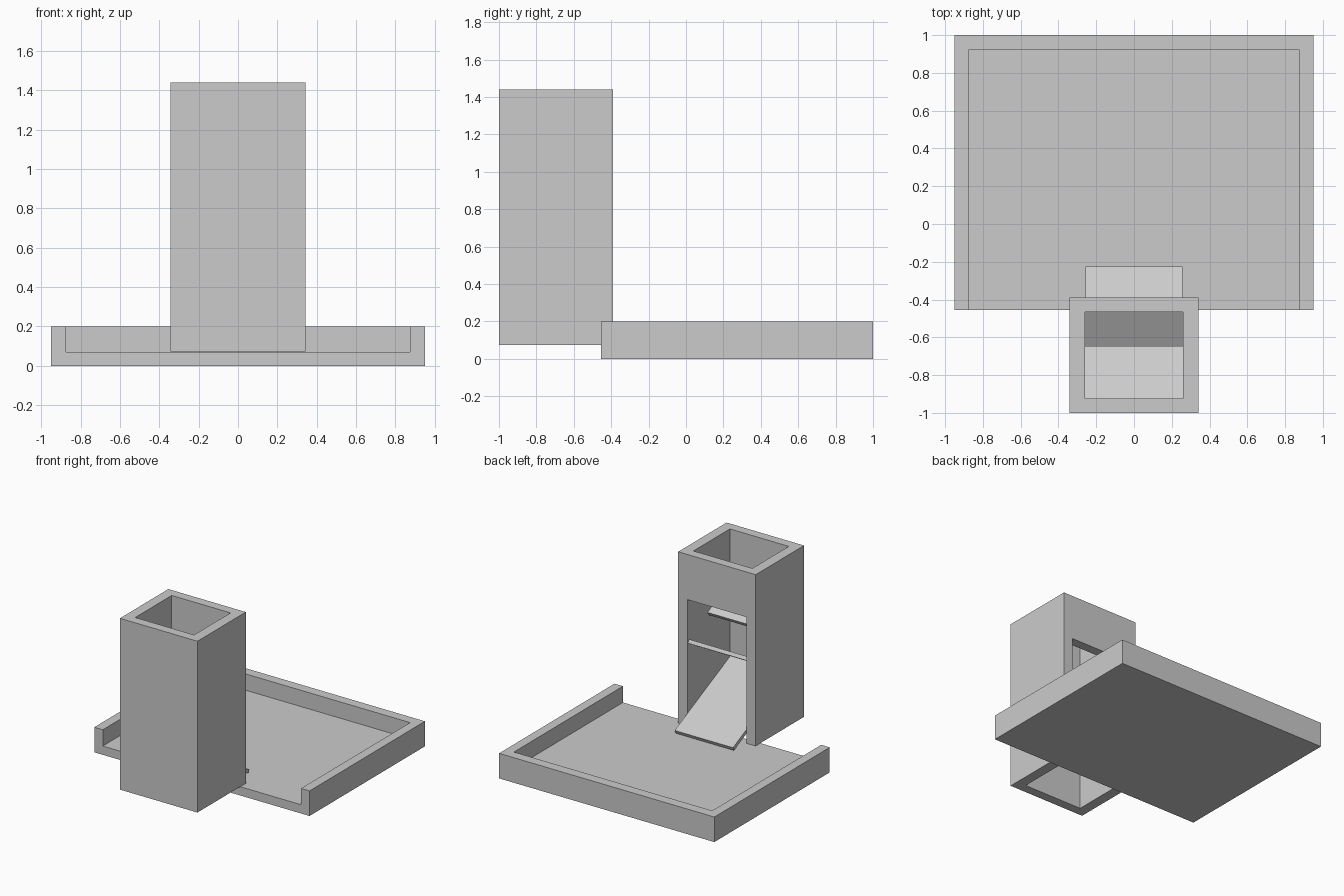
import bpy
import bmesh
from math import radians, sin, cos, tan

cube = bpy.data.objects.get("Cube")
if cube:
    bpy.data.objects.remove(cube, do_unlink=True)

grey = bpy.data.materials.new("plain_grey")
grey.use_nodes = True
GREY = (0.6, 0.6, 0.6, 1)
grey.diffuse_color = GREY
grey.node_tree.nodes["Principled BSDF"].inputs["Base Color"].default_value = GREY


def extrude(name, outline, place, start, end):
    """Sweep a 2D outline from start to end; place maps (a, b, depth) to xyz."""
    bm = bmesh.new()
    face = bm.faces.new([bm.verts.new(place(a, b, start)) for a, b in outline])
    swept = bmesh.ops.extrude_face_region(bm, geom=[face])["geom"]
    offset = [e - s for s, e in zip(place(0, 0, start), place(0, 0, end))]
    bmesh.ops.translate(bm, vec=offset,
                        verts=[v for v in swept if isinstance(v, bmesh.types.BMVert)])
    bmesh.ops.recalc_face_normals(bm, faces=bm.faces)
    mesh = bpy.data.meshes.new(name)
    bm.to_mesh(mesh)
    bm.free()
    mesh.materials.append(grey)
    obj = bpy.data.objects.new(name, mesh)
    bpy.context.collection.objects.link(obj)
    return obj


def box(name, x, y, z):
    outline = [(x[0], y[0]), (x[1], y[0]), (x[1], y[1]), (x[0], y[1])]
    return extrude(name, outline, lambda a, b, d: (a, b, d), *z)


def cut(target, cutter):
    """Subtract a hidden cutter from the target."""
    mod = target.modifiers.new(cutter.name, "BOOLEAN")
    mod.operation = "DIFFERENCE"
    mod.solver = "EXACT"
    mod.object = cutter
    cutter.hide_render = True
    cutter.hide_viewport = True
    cutter.hide_set(True)


def ramp(name, y_high, y_low, z_low, angle, half_width=0.26, thick=0.03):
    """Sloped board whose upper surface ends at (y_low, z_low)."""
    a = radians(angle)
    z_high = z_low + abs(y_low - y_high) * tan(a)
    direction = 1 if y_low > y_high else -1
    dy, dz = -direction * thick * sin(a), -thick * cos(a)
    outline = [(y_high, z_high), (y_low, z_low),
               (y_low + dy, z_low + dz), (y_high + dy, z_high + dz)]
    return extrude(name, outline, lambda p, q, d: (d, p, q), -half_width, half_width)


# Tray: a shallow box open towards the tower
tray = box("tray", (-0.95, 0.95), (-0.455, 1.0), (0, 0.2))
cut(tray, box("tray_hollow", (-0.875, 0.875), (-0.6, 0.92), (0.07, 0.4)))

# Tower: a square tube with a tall doorway at the back
tower = box("tower", (-0.342, 0.342), (-1.0, -0.39), (0.073, 1.44))
cut(tower, box("tower_bore", (-0.26, 0.26), (-0.925, -0.465), (-0.1, 1.6)))
cut(tower, box("doorway", (-0.26, 0.26), (-0.6, -0.2), (-0.1, 1.08)))

# Alternating ramps inside the tower
ramp("upper_ramp", -0.93, -0.645, 0.88, 30)
ramp("middle_ramp", -0.41, -0.75, 0.56, 30)
ramp("exit_ramp", -0.93, -0.225, 0.1, 25, half_width=0.257)
